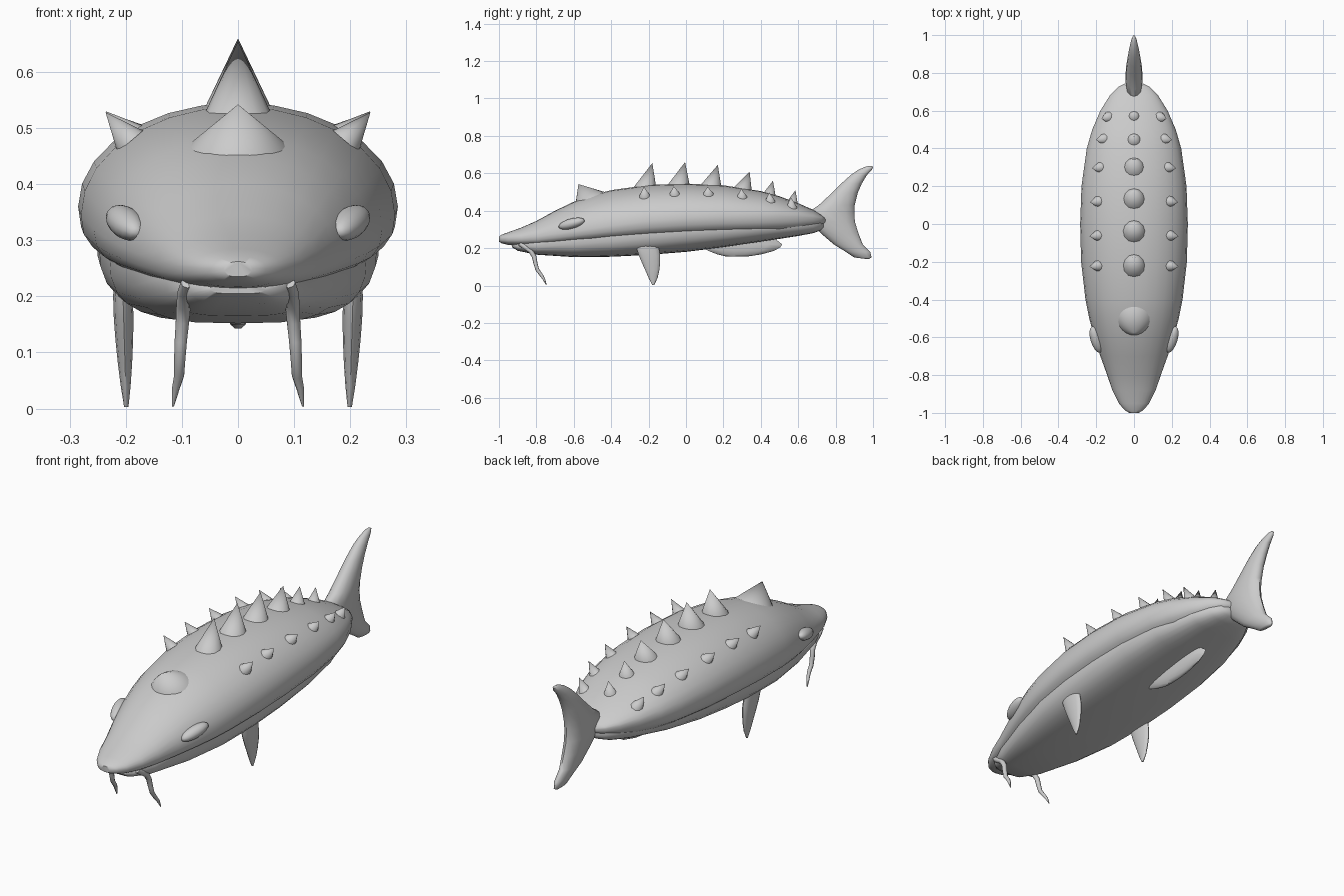
import bpy, bmesh, math
from mathutils import Vector, Matrix


def finish(name, bm, angle=50):
    bmesh.ops.recalc_face_normals(bm, faces=bm.faces)
    me = bpy.data.meshes.new(name)
    bm.to_mesh(me)
    bm.free()
    ob = bpy.data.objects.new(name, me)
    bpy.context.collection.objects.link(ob)
    bpy.context.view_layer.objects.active = ob
    bpy.ops.object.select_all(action='DESELECT')
    ob.select_set(True)
    bpy.ops.object.shade_smooth_by_angle(angle=math.radians(angle))
    return ob


def loft(name, rings, angle=50):
    bm = bmesh.new()
    vs = [[bm.verts.new(p) for p in r] for r in rings]
    n = len(vs[0])
    for a, b in zip(vs, vs[1:]):
        for i in range(n):
            j = (i + 1) % n
            bm.faces.new((a[i], a[j], b[j], b[i]))
    bm.faces.new(vs[0])
    bm.faces.new(vs[-1])
    return finish(name, bm, angle)


def spow(v, e):
    return math.copysign(abs(v) ** e, v)


def body_ring(y, w, top, mid, bot, e, n=28):
    """Round upper half, squarer lower half with exponent e."""
    pts = []
    for i in range(n):
        a = 2 * math.pi * i / n
        c, s = math.cos(a), math.sin(a)
        if s >= 0:
            pts.append((w * c, y, mid + (top - mid) * s))
        else:
            pts.append((w * spow(c, e), y, mid + (mid - bot) * spow(s, e)))
    return pts


def fin_ring(x, y0, y1, z, hx, n=14):
    """Horizontal elliptical slice of a fin."""
    yc, hy = (y0 + y1) / 2, (y1 - y0) / 2
    return [(x + hx * math.sin(2 * math.pi * i / n),
             yc + hy * math.cos(2 * math.pi * i / n), z) for i in range(n)]


def spike(name, base, tip, r, normal, n=12):
    q = Vector((0, 0, 1)).rotation_difference(Vector(normal))
    bm = bmesh.new()
    ring = [bm.verts.new(Vector(base) + q @ Vector((r * math.cos(2 * math.pi * i / n),
            r * math.sin(2 * math.pi * i / n), 0))) for i in range(n)]
    t = bm.verts.new(tip)
    for i in range(n):
        bm.faces.new((ring[i], ring[(i + 1) % n], t))
    bm.faces.new(ring)
    return finish(name, bm)


# Upper body: y, half width, top, widest height, lower lip
shell = [(-1.0, .025, .262, .25, .235), (-.985, .05, .272, .25, .226), (-.95, .08, .285, .251, .217),
         (-.88, .115, .31, .255, .21), (-.8, .142, .345, .262, .207), (-.7, .178, .40, .276, .212),
         (-.6, .21, .448, .29, .218), (-.5, .237, .485, .305, .222), (-.4, .257, .51, .32, .227),
         (-.2, .28, .538, .345, .238), (0, .285, .545, .36, .248), (.2, .278, .536, .368, .256),
         (.4, .25, .505, .37, .265), (.5, .221, .477, .37, .272), (.6, .178, .44, .368, .285),
         (.68, .128, .405, .363, .305), (.725, .085, .378, .358, .32), (.745, .045, .362, .352, .335)]
loft("upper_body", [body_ring(*s, .75) for s in shell])

# Belly under the lip
belly = [(-.93, .05, .22, .215, .205), (-.9, .085, .225, .22, .186), (-.8, .128, .25, .235, .165),
         (-.6, .187, .30, .265, .152), (-.4, .23, .34, .29, .154), (-.2, .249, .36, .315, .164),
         (0, .254, .37, .335, .18), (.2, .248, .37, .34, .205), (.4, .222, .37, .345, .234),
         (.6, .158, .36, .345, .265), (.68, .115, .355, .345, .28), (.72, .08, .35, .34, .295),
         (.735, .045, .345, .335, .31)]
loft("belly", [body_ring(*s, .6) for s in belly])

# Tail fin slices: y0, y1, z, half thickness
tail = [(.955, .98, .143, .006), (.90, .992, .15, .014), (.855, .985, .18, .022), (.79, .945, .22, .03),
        (.72, .922, .28, .038), (.66, .903, .34, .044), (.65, .9, .39, .045), (.71, .902, .43, .044),
        (.78, .918, .495, .038), (.83, .94, .545, .032), (.88, .967, .59, .025), (.92, .993, .618, .017),
        (.955, 1.0, .634, .01), (.975, .993, .639, .004)]
loft("tail_fin", [fin_ring(0, *t) for t in tail])

# Keel fin under the rear belly
keel = [(.22, .32, .154, .006), (.17, .40, .166, .015), (.12, .47, .185, .02),
        (.09, .505, .205, .023), (.10, .515, .22, .023), (.14, .47, .255, .023)]
loft("keel_fin", [fin_ring(0, *k) for k in keel])

# Ridge spikes: y, base z, tip y, tip z, radius
ridge = [(-.22, .52, -.18, .655, .062), (-.04, .53, -.005, .66, .062), (.13, .525, .17, .645, .06),
         (.295, .505, .34, .61, .057), (.44, .475, .465, .56, .04), (.565, .435, .585, .51, .033)]
for y, z, ty, tz, r in ridge:
    spike("ridge_spike", (0, y, z), (0, ty, tz), r, (0, .05, 1))

# Forehead horn
spike("forehead_horn", (0, -.515, .465), (0, -.575, .542), .085, (0, -.42, .9), 20)

# Flank spikes: y, base x, base z, tip x, tip z
flank = [(-.22, .192, .476, .236, .528), (-.06, .192, .484, .236, .53), (.12, .192, .485, .234, .528),
         (.3, .18, .468, .222, .517), (.45, .16, .444, .202, .498), (.565, .137, .415, .172, .472)]

pectoral = [(-.18, -.17, .003, .004), (-.2, -.152, .04, .009), (-.217, -.143, .08, .013),
            (-.235, -.138, .12, .016), (-.252, -.138, .16, .018), (-.265, -.145, .2, .018),
            (-.265, -.15, .25, .014)]

# Barbel path: x, y, z, radius
barbel = [(.09, -.89, .225, .012), (.095, -.865, .208, .013), (.097, -.83, .185, .013),
          (.099, -.812, .155, .012), (.102, -.805, .12, .011), (.104, -.795, .085, .01),
          (.105, -.775, .058, .009), (.111, -.76, .035, .007), (.116, -.747, .004, .002)]

for side in (-1, 1):
    for y, x, z, tx, tz in flank:
        spike("flank_spike", (side * x, y, z), (side * tx, y - .005, tz), .03,
              (side * (tx - x), 0, tz - z), 10)

    loft("pectoral_fin", [fin_ring(side * (.199 + .03 * p[2]), *p) for p in pectoral])

    # Barbel rings perpendicular to the path in the side plane
    rings = []
    for i, (x, y, z, r) in enumerate(barbel):
        a, b = barbel[max(i - 1, 0)], barbel[min(i + 1, len(barbel) - 1)]
        d = Vector((0, b[1] - a[1], b[2] - a[2])).normalized()
        u = Vector((0, -d.z, d.y))
        c = Vector((side * x, y, z))
        rings.append([c + r * (math.cos(k * math.pi / 4) * Vector((1, 0, 0))
                               + math.sin(k * math.pi / 4) * u) for k in range(8)])
    loft("barbel", rings)

    # Slanted eye: flattened ellipsoid following the cheek
    bm = bmesh.new()
    m = (Matrix.Translation((side * .2, -.612, .331)) @ Matrix.Rotation(-side * .3, 4, 'Z')
         @ Matrix.Rotation(.25, 4, 'X') @ Matrix.Diagonal((.03, .075, .027, 1)))
    bmesh.ops.create_uvsphere(bm, u_segments=16, v_segments=10, radius=1, matrix=m)
    finish("eye", bm)
